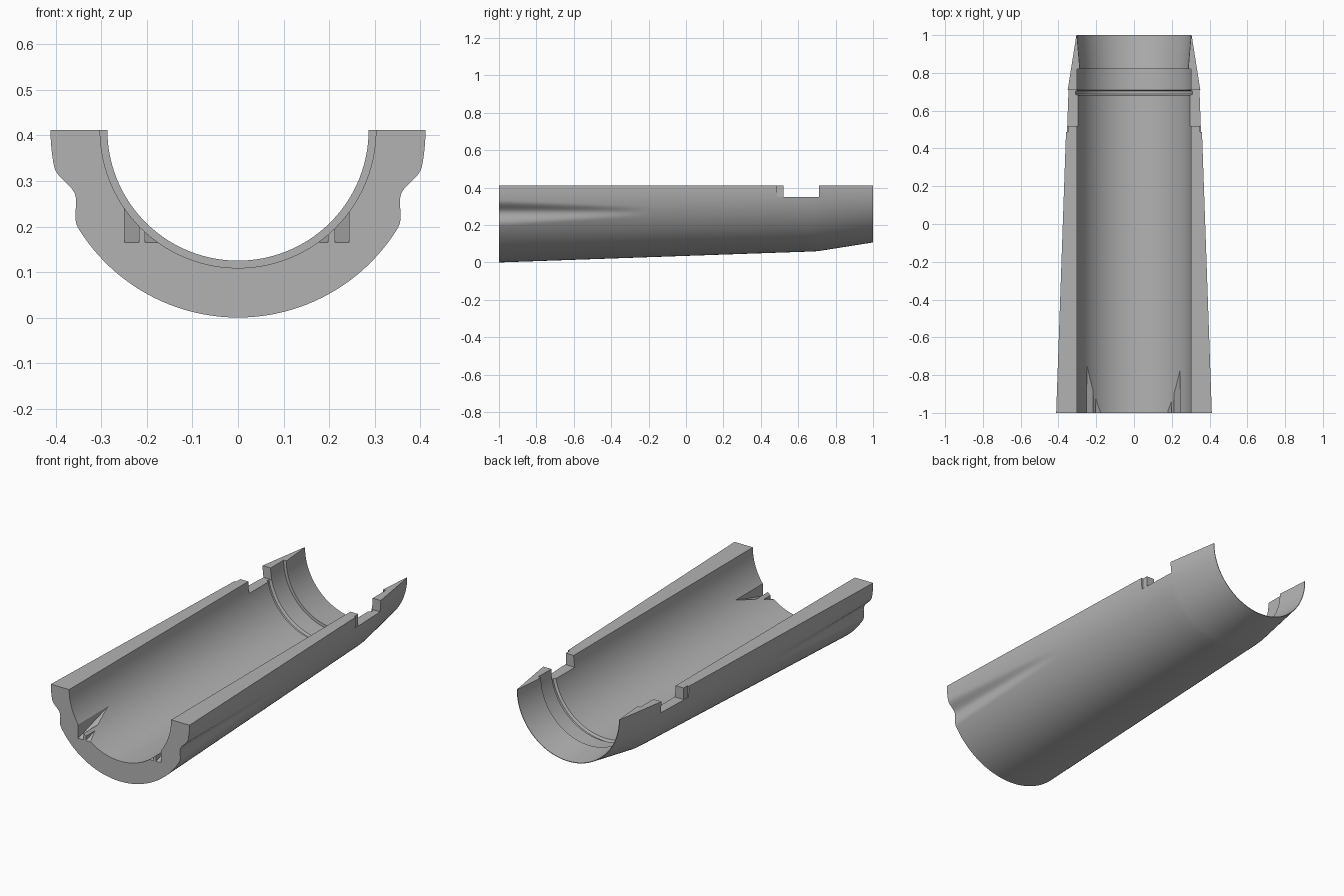
import bpy, bmesh, math
from mathutils import Vector

cube = bpy.data.objects.get("Cube")
if cube:
    bpy.data.objects.remove(cube, do_unlink=True)

AXIS_Z = 0.412
SEGMENTS = 144

grey = bpy.data.materials.new("plain grey")
grey.use_nodes = True
grey.diffuse_color = (0.45, 0.45, 0.45, 1)
grey.node_tree.nodes["Principled BSDF"].inputs["Base Color"].default_value = (0.45, 0.45, 0.45, 1)


def add_object(name, bm):
    bmesh.ops.recalc_face_normals(bm, faces=bm.faces)
    mesh = bpy.data.meshes.new(name)
    bm.to_mesh(mesh)
    bm.free()
    obj = bpy.data.objects.new(name, mesh)
    bpy.context.collection.objects.link(obj)
    mesh.materials.append(grey)
    return obj


def flute_depth(y, angle):
    """Tapering hollow along each outer flank, fading towards the middle."""
    fade = max(0.0, (-0.22 - y) / 0.78)
    if fade == 0:
        return 0
    side = min(angle, 180 - angle)
    offset = (side - 21.3) / (4 + 6.2 * fade)
    return 0.027 * fade * math.cos(offset * math.pi / 2) ** 2 if abs(offset) < 1 else 0


# Lengthwise wall section: tapered outside, then stepped bore from back to front
outer = [(-1 + 0.06 * i, 0.412 - 0.0021 * i) for i in range(29)]
outer += [(0.71, 0.351), (1, 0.305)]
inner = [(1, 0.302), (0.82, 0.287), (0.82, 0.303), (0.71, 0.303), (0.703, 0.315),
         (0.687, 0.315), (0.68, 0.303), (-1, 0.303)]

# Half-round shell
bm = bmesh.new()
rows = []
for s in range(SEGMENTS + 1):
    angle = 180 * s / SEGMENTS
    a = math.radians(angle)
    section = [(y, r - flute_depth(y, angle)) for y, r in outer] + inner
    rows.append([bm.verts.new((r * math.cos(a), y, AXIS_Z - r * math.sin(a)))
                 for y, r in section])
count = len(rows[0])
for r0, r1 in zip(rows, rows[1:]):
    for i in range(count):
        j = (i + 1) % count
        bm.faces.new((r0[i], r0[j], r1[j], r1[i]))
bm.faces.new(rows[0])
bm.faces.new(rows[-1])
shell = add_object("half_shell", bm)


def prism(name, x0, x1, outline):
    """Solid between x0 and x1 with an outline of (y, z) points."""
    bm = bmesh.new()
    face = bm.faces.new([bm.verts.new((x0, y, z)) for y, z in outline])
    extra = bmesh.ops.extrude_face_region(bm, geom=[face])
    moved = [v for v in extra["geom"] if isinstance(v, bmesh.types.BMVert)]
    bmesh.ops.translate(bm, verts=moved, vec=Vector((x1 - x0, 0, 0)))
    return add_object(name, bm)


def box(y0, y1, z0, z1):
    return [(y0, z0), (y1, z0), (y1, z1), (y0, z1)]


cutters = [prism("rim_notch_cutter", -0.6, 0.6, box(0.52, 0.71, 0.35, 0.5))]
for side in (-1, 1):
    # Shallow recess beside each rim notch
    cutters.append(prism("rim_recess_cutter", side * 0.35, side * 0.5, box(0.487, 0.53, 0.35, 0.5)))

# Ramped slots at the front of the bore
ramp = [(-1.1, 0.165), (-1, 0.165), (-0.7, 0.253), (-0.7, 0.3), (-1.1, 0.3)]
for x0, x1 in ((-0.249, -0.217), (-0.204, -0.175), (0.179, 0.198), (0.213, 0.244)):
    cutters.append(prism("front_slot_cutter", x0, x1, ramp))

bpy.context.view_layer.objects.active = shell
for cutter in cutters:
    cutter.hide_render = True
    mod = shell.modifiers.new("cut", 'BOOLEAN')
    mod.operation = 'DIFFERENCE'
    mod.solver = 'EXACT'
    mod.object = cutter
    bpy.ops.object.modifier_apply(modifier=mod.name)
    bpy.data.objects.remove(cutter, do_unlink=True)

bpy.ops.object.select_all(action='DESELECT')
shell.select_set(True)
bpy.ops.object.shade_smooth_by_angle(angle=math.radians(25))
